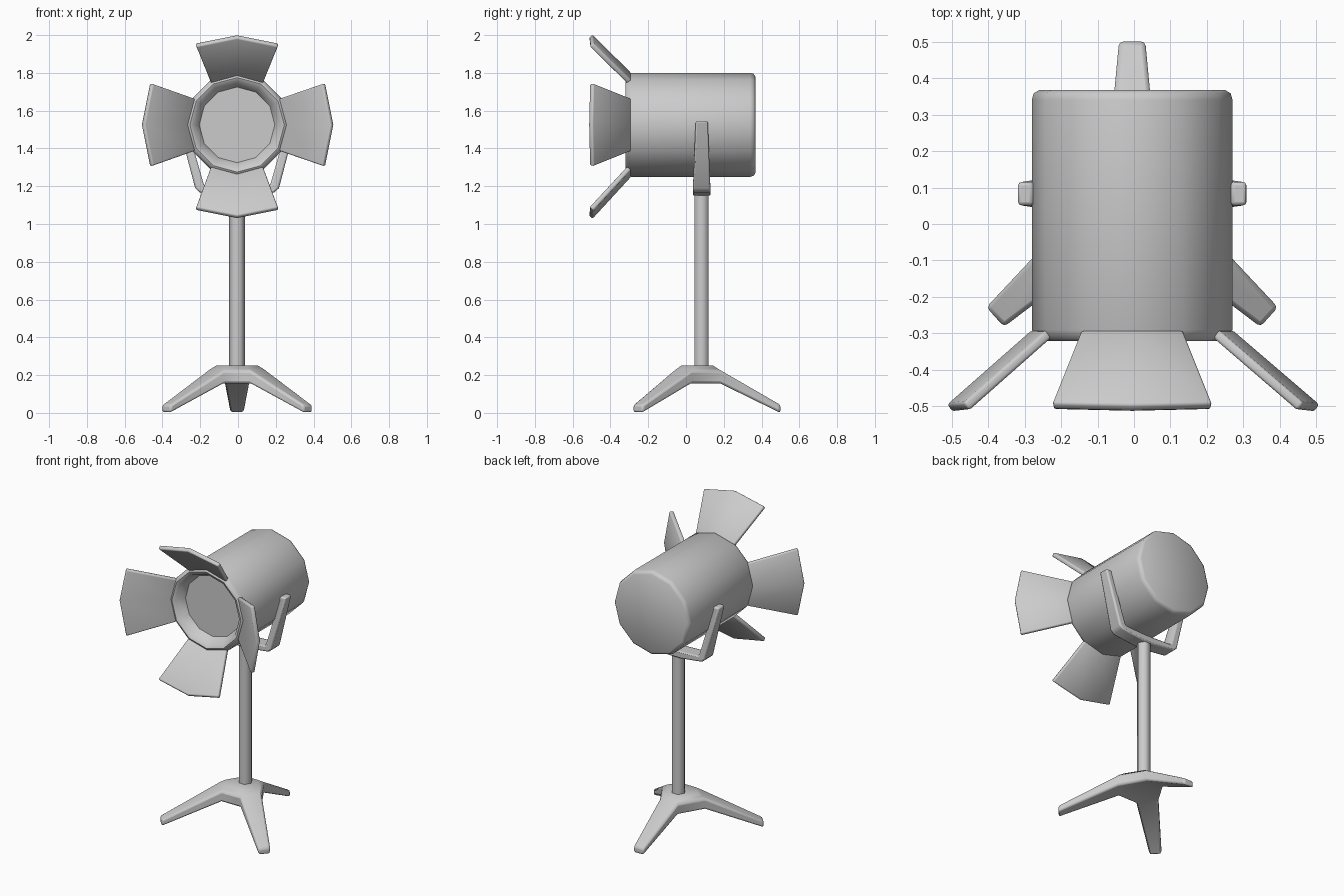
import bpy, bmesh, math
from math import sin, cos, pi, radians
from mathutils import Vector, Matrix

if "Cube" in bpy.data.objects:
    bpy.data.objects.remove(bpy.data.objects["Cube"])

X0, Y0, ZC = -0.005, 0.083, 1.525   # stand axis and lamp axis height


def finish(name, bm, bevel=0.0, segments=2, thickness=0.0, angle=50):
    """Turn a bmesh into a smooth-by-angle object with optional modifiers applied live."""
    me = bpy.data.meshes.new(name)
    bm.to_mesh(me)
    bm.free()
    ob = bpy.data.objects.new(name, me)
    bpy.context.collection.objects.link(ob)
    if thickness:
        m = ob.modifiers.new("Thickness", 'SOLIDIFY')
        m.thickness, m.offset = thickness, -1
    if bevel:
        m = ob.modifiers.new("Bevel", 'BEVEL')
        m.width, m.segments = bevel, segments
        m.limit_method, m.angle_limit = 'ANGLE', radians(40)
    bpy.context.view_layer.objects.active = ob
    bpy.ops.object.select_all(action='DESELECT')
    ob.select_set(True)
    bpy.ops.object.shade_smooth_by_angle(angle=radians(angle))
    return ob


def loft(bm, sections):
    """Join equal-length closed loops of points and cap both ends."""
    loops = [[bm.verts.new(p) for p in s] for s in sections]
    n = len(loops[0])
    for a, b in zip(loops, loops[1:]):
        for i in range(n):
            j = (i + 1) % n
            bm.faces.new((a[i], a[j], b[j], b[i]))
    bm.faces.new(loops[0])
    bm.faces.new(loops[-1])
    bmesh.ops.recalc_face_normals(bm, faces=bm.faces)


def ring(r, y, n=12):
    return [(X0 + r * sin(2 * pi * i / n), y, ZC + r * cos(2 * pi * i / n)) for i in range(n)]


# Lamp housing: 12-sided drum with a recessed front
bm = bmesh.new()
profile = [(.2, -.25), (.232, -.312), (.25, -.32), (.264, -.313), (.275, -.29),
           (.275, .34), (.27, .358), (.255, .367)]
loft(bm, [ring(r, y) for r, y in profile])
finish("lamp_housing", bm)

# Four curved barn doors around the front rim
doors = {"top": (0, .477), "right": (90, .513), "bottom": (180, .497), "left": (270, .507)}
for label, (deg, tip) in doors.items():
    bm = bmesh.new()
    rot = Matrix.Translation((X0, 0, ZC)) @ Matrix.Rotation(radians(deg), 4, 'Y')
    root_row = [(-.14, -.29, .236), (0, -.29, .274), (.14, -.29, .236)]
    tip_row = [(-.22, -.49, tip - .044), (0, -.495, tip), (.22, -.49, tip - .044)]
    a = [bm.verts.new(rot @ Vector(p)) for p in root_row]
    b = [bm.verts.new(rot @ Vector(p)) for p in tip_row]
    for i in range(2):
        bm.faces.new((a[i], b[i], b[i + 1], a[i + 1]))
    finish(label + "_barn_door", bm, bevel=.008, thickness=.027)

# Yoke: tapered U bracket, outer and inner points with half depth
half = [((.315, 1.545), (.272, 1.545), .032),
        ((.222, 1.19), (.175, 1.205), .046),
        ((.198, 1.168), (.165, 1.2), .047),
        ((.045, 1.15), (.045, 1.195), .047)]
mirrored = [((-o[0], o[1]), (-i[0], i[1]), h) for o, i, h in reversed(half)]
bm = bmesh.new()
loft(bm, [[(X0 + o[0], Y0 - h, o[1]), (X0 + o[0], Y0 + h, o[1]),
           (X0 + i[0], Y0 + h, i[1]), (X0 + i[0], Y0 - h, i[1])]
          for o, i, h in half + mirrored])
finish("yoke", bm, bevel=.009)

# Pole: six-sided tube
bm = bmesh.new()
loft(bm, [[(X0 + .043 * cos(k * pi / 3), Y0 + .043 * sin(k * pi / 3), z) for k in range(6)]
          for z in (.2, 1.17)])
finish("pole", bm, angle=65)

# Tripod base: hub prism whose three end faces are pulled out into legs
legs = [(90, .1, .417), (222, .15, .505), (318, .15, .505)]   # angle, hub reach, length


def leg_point(deg, reach, side, z):
    d = Vector((cos(radians(deg)), sin(radians(deg)), 0))
    p = Vector((-d.y, d.x, 0))
    return Vector((X0, Y0, z)) + d * reach + p * side


bm = bmesh.new()
outline = [(deg, reach, s) for deg, reach, _ in legs for s in (-.066, .066)]
bottom = [bm.verts.new(leg_point(*o, .155)) for o in outline]
top = [bm.verts.new(leg_point(*o, .225)) for o in outline]
sides = [bm.faces.new((bottom[i], bottom[(i + 1) % 6], top[(i + 1) % 6], top[i]))
         for i in range(6)]
bm.faces.new(bottom[::-1])
cap = bm.faces.new(top)
bm.normal_update()
bmesh.ops.inset_region(bm, faces=[cap], thickness=.045, depth=0)
for v in cap.verts:
    v.co.z = .25
for k, (deg, _, length) in enumerate(legs):
    old = sides[2 * k]
    face = bmesh.ops.extrude_discrete_faces(bm, faces=[old])["faces"][0]
    corners = [(-.036, 0), (.036, 0), (.036, .042), (-.036, .042)]
    for lp, (s, z) in zip(face.loops, corners):
        lp.vert.co = leg_point(deg, length, s, z)
bmesh.ops.recalc_face_normals(bm, faces=bm.faces)
finish("tripod_base", bm, bevel=.012)
